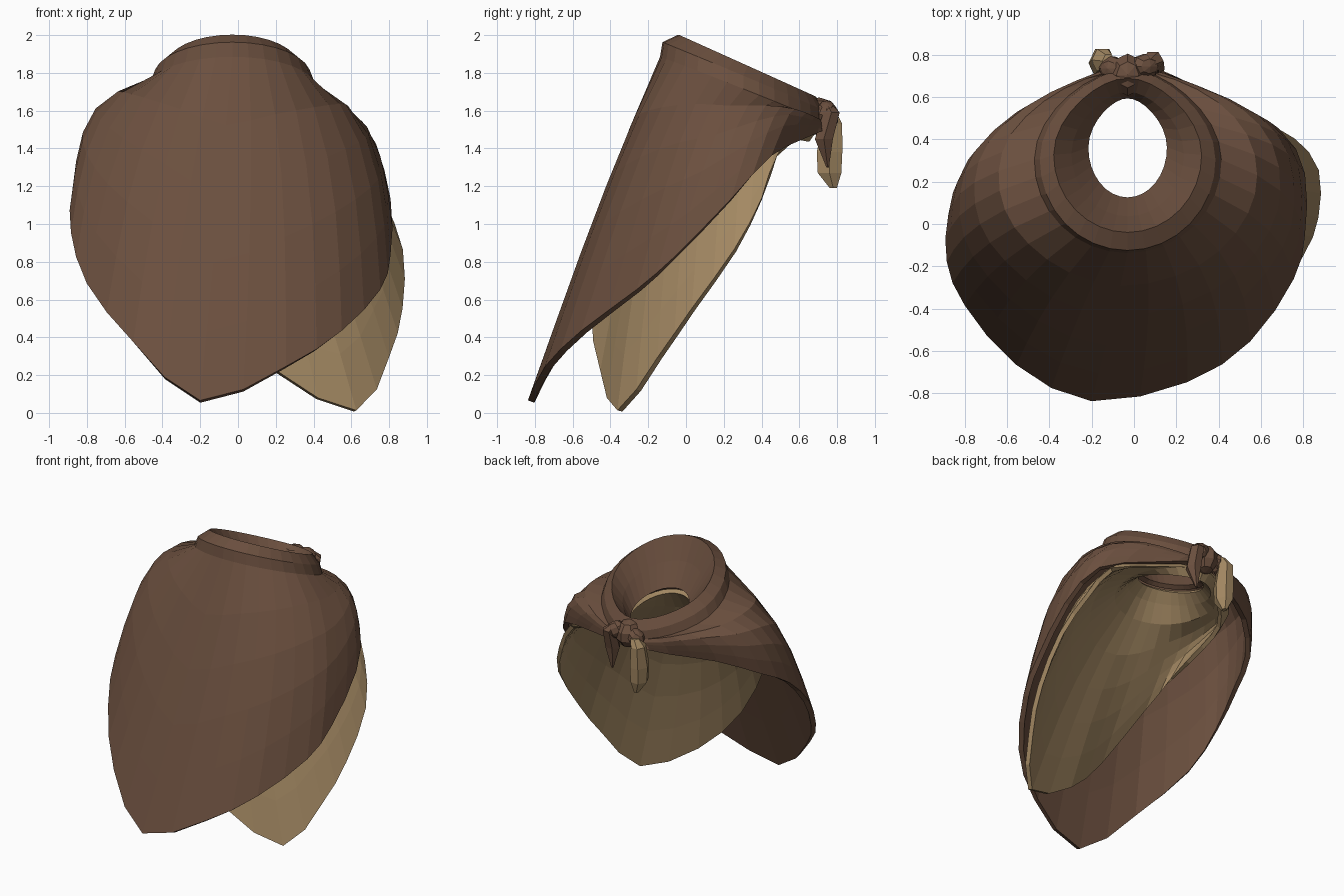
import bpy, bmesh, math
from mathutils import Vector
from mathutils.bvhtree import BVHTree

cube = bpy.data.objects.get("Cube")
if cube:
    bpy.data.objects.remove(cube)


def material(name, rgb):
    mat = bpy.data.materials.new(name)
    mat.use_nodes = True
    mat.diffuse_color = (*rgb, 1)
    mat.node_tree.nodes["Principled BSDF"].inputs["Base Color"].default_value = (*rgb, 1)
    return mat


brown = material("brown_cloth", (0.147, 0.079, 0.049))
tan = material("tan_lining", (0.37, 0.25, 0.125))


def make(name, bm, mat):
    mesh = bpy.data.meshes.new(name)
    bm.to_mesh(mesh)
    bm.free()
    mesh.materials.append(mat)
    obj = bpy.data.objects.new(name, mesh)
    bpy.context.collection.objects.link(obj)
    return obj


def skin(bm, rows, closed=False):
    """Join rows of points with quads."""
    grid = [[bm.verts.new(p) for p in row] for row in rows]
    n = len(grid[0])
    for a, b in zip(grid, grid[1:]):
        for i in range(n if closed else n - 1):
            j = (i + 1) % n
            bm.faces.new((a[i], a[j], b[j], b[i]))
    return grid


def spline(points, t):
    """Smooth curve through the points, t from 0 to 1."""
    last = len(points) - 1
    i = min(int(t * last), last - 1)
    f = t * last - i
    a, b, c, d = (Vector(points[min(max(k, 0), last)]) for k in range(i - 1, i + 3))
    return 0.5 * (2 * b + (c - a) * f + (2 * a - 5 * b + 4 * c - d) * f ** 2
                  + (3 * b - a - 3 * c + d) * f ** 3)


COLS = 32
STEPS = [i / COLS for i in range(COLS + 1)]


def angle(t):
    return math.pi * (0.5 - 2 * t)


def ring(rx, ry, cy, z0, slope):
    """Sloping neck loop, starting at the back and pinched towards it."""
    row = []
    for t in STEPS:
        c, s = math.cos(angle(t)), math.sin(angle(t))
        y = cy + ry * s
        row.append(Vector((-0.03 + rx * c * (1 - 0.2 * max(s, 0) ** 2), y, z0 - slope * y)))
    return row


def drape(neck, hem, bulge, cuts):
    """Rows of cloth from the neck loop down to the hem curve."""
    rows = []
    for k in range(1, cuts + 1):
        v = k / cuts
        row = []
        for t, top in zip(STEPS, neck):
            c, s = math.cos(angle(t)), math.sin(angle(t))
            out = Vector((bulge[0] * c, bulge[1] * min(s, 0), bulge[2] * abs(c)))
            row.append(top.lerp(spline(hem, t), v) + out * math.sin(math.pi * v ** 0.8))
        rows.append(row)
    return rows


def cloth(name, rows, mat, thickness):
    bm = bmesh.new()
    skin(bm, rows)
    tree = BVHTree.FromBMesh(bm)
    obj = make(name, bm, mat)
    mod = obj.modifiers.new("thickness", "SOLIDIFY")
    mod.thickness = thickness
    mod.offset = 0
    return tree


# Outer cloth: funnel, rolled collar and draped front
outer_hem = [(.06, .74, 1.5), (.36, .6, 1.45), (.67, .44, 1.36), (.79, .24, 1.13),
             (.79, -.05, .83), (.74, -.25, .65), (.54, -.54, .43), (.25, -.73, .24),
             (-.2, -.82, .06), (-.55, -.65, .37), (-.79, -.37, .68), (-.87, -.17, .95),
             (-.86, .04, 1.17), (-.79, .25, 1.3), (-.58, .46, 1.42), (-.3, .62, 1.46),
             (-.1, .74, 1.5)]
collar = [ring(.2, .25, .36, 1.7, .3), ring(.28, .31, .33, 1.84, .38),
          ring(.35, .365, .32, 1.965, .45), ring(.4, .41, .3, 1.905, .43),
          ring(.43, .42, .3, 1.83, .42)]
outer = cloth("outer_cloth", collar + drape(collar[-1], outer_hem, (.12, .02, .11), 5),
              brown, .036)

# Lining: turned so its point hangs over the left side
lining_hem = [(.06, .66, 1.5), (.3, .58, 1.45), (.6, .48, 1.36), (.75, .4, 1.13),
              (.86, .26, .86), (.86, .04, .55), (.79, -.14, .29), (.62, -.35, .01),
              (.2, -.44, .22), (-.12, -.49, .56), (-.4, -.37, 1.02), (-.5, -.2, 1.22),
              (-.52, .1, 1.34), (-.49, .3, 1.4), (-.35, .47, 1.45), (-.2, .6, 1.48),
              (-.06, .66, 1.5)]
lining_top = [ring(.215, .26, .36, 1.67, .3), ring(.28, .31, .34, 1.58, .2),
              ring(.36, .37, .31, 1.46, -.06)]
cloth("lining", lining_top + drape(lining_top[-1], lining_hem, (.09, .06, .05), 5), tan, .03)

# Spots: thin patches following the cloth of the left shoulder
for i, (y, z, size) in enumerate([(.335, 1.47, .042), (.515, 1.575, .034)]):
    bm = bmesh.new()
    corners = []
    for k in range(7):
        a = math.tau * k / 7
        start = Vector((2, y + size * math.cos(a), z + size * math.sin(a)))
        hit, normal, _, _ = outer.ray_cast(start, Vector((-1, 0, 0)))
        if hit:
            out = normal if normal.x > 0 else -normal
            corners.append(bm.verts.new(hit + out * .023))
    if len(corners) > 2:
        bm.faces.new(corners)
        bmesh.ops.triangulate(bm, faces=bm.faces)
    make(f"spot_{i + 1}", bm, tan)


# Knot at the back
def lump(name, centre, size, tilt=0):
    bm = bmesh.new()
    bmesh.ops.create_uvsphere(bm, u_segments=8, v_segments=5, radius=1)
    obj = make(name, bm, brown)
    obj.location, obj.scale = centre, size
    obj.rotation_euler = (0, tilt, 0)


lump("knot_band", (-.03, .705, 1.57), (.09, .105, .1))
lump("knot_left_fold", (.05, .745, 1.59), (.075, .06, .06), .5)
lump("knot_right_fold", (-.1, .735, 1.57), (.07, .06, .055), -.5)


def tail(name, path, widths, depth, mat):
    """Leaf-shaped loose end with a six-sided section."""
    bm = bmesh.new()
    rows = []
    for p, w in zip(path, widths):
        rows.append([(p[0] + w * math.cos(a), p[1] + depth * w * math.sin(a), p[2])
                     for a in (math.tau * k / 6 for k in range(6))])
    grid = skin(bm, rows, closed=True)
    bm.faces.new(grid[0])
    bm.faces.new(grid[-1][::-1])
    bmesh.ops.recalc_face_normals(bm, faces=bm.faces)
    make(name, bm, mat)


tail("left_tail", [(.06, .75, 1.63), (.09, .77, 1.59), (.09, .73, 1.45), (.08, .75, 1.3)],
     [.03, .05, .055, .008], 1, brown)
tail("right_tail", [(-.12, .77, 1.58), (-.15, .775, 1.53), (-.15, .76, 1.38),
                    (-.15, .76, 1.27), (-.14, .78, 1.19)],
     [.03, .05, .065, .06, .018], 1.2, tan)
